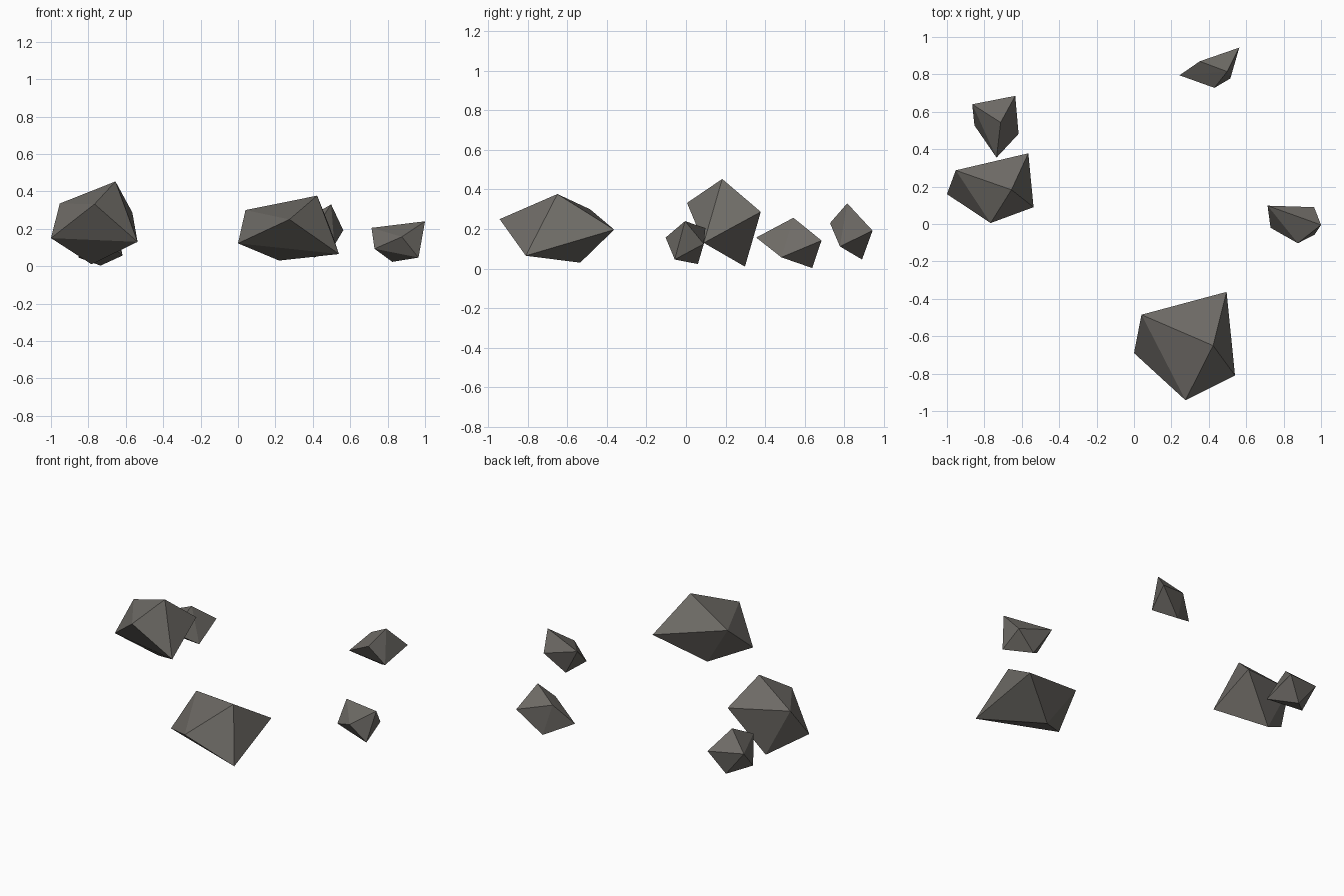
import bpy, bmesh

# One shared stone colour
stone = bpy.data.materials.new("dark_stone")
stone.diffuse_color = (0.155, 0.146, 0.132, 1.0)


def make_rock(name, corners):
    """Flat-faced boulder: the hull of seven corners."""
    bm = bmesh.new()
    for c in corners:
        bm.verts.new(c)
    bmesh.ops.convex_hull(bm, input=bm.verts[:])
    bmesh.ops.recalc_face_normals(bm, faces=bm.faces[:])
    mesh = bpy.data.meshes.new(name)
    bm.to_mesh(mesh)
    bm.free()
    mesh.materials.append(stone)
    bpy.context.collection.objects.link(bpy.data.objects.new(name, mesh))


# Corner order: back left, back right, front right, front, left, peak, foot
rocks = {
    "large_front_rock": [
        (0.04, -0.485, 0.30), (0.495, -0.363, 0.197), (0.54, -0.81, 0.065),
        (0.275, -0.942, 0.25), (0.0, -0.69, 0.122), (0.423, -0.65, 0.377),
        (0.22, -0.535, 0.03)],
    "large_left_rock": [
        (-0.953, 0.287, 0.335), (-0.565, 0.378, 0.287), (-0.537, 0.09, 0.13),
        (-0.767, 0.005, 0.332), (-1.0, 0.16, 0.15), (-0.655, 0.183, 0.453),
        (-0.783, 0.298, 0.01)],
    "small_left_rock": [
        (-0.865, 0.64, 0.167), (-0.635, 0.685, 0.142), (-0.617, 0.482, 0.057),
        (-0.735, 0.355, 0.157), (-0.853, 0.527, 0.046), (-0.713, 0.543, 0.257),
        (-0.735, 0.638, 0.003)],
    "small_right_rock": [
        (0.714, 0.098, 0.205), (0.963, 0.09, 0.125), (0.965, -0.057, 0.046),
        (0.876, -0.103, 0.157), (0.73, -0.02, 0.093), (1.0, -0.005, 0.24),
        (0.825, 0.06, 0.023)],
    "small_back_rock": [
        (0.352, 0.87, 0.248), (0.563, 0.943, 0.192), (0.515, 0.778, 0.112),
        (0.43, 0.728, 0.23), (0.243, 0.795, 0.127), (0.498, 0.815, 0.33),
        (0.41, 0.89, 0.046)],
}
for rock_name, rock_corners in rocks.items():
    make_rock(rock_name, rock_corners)
